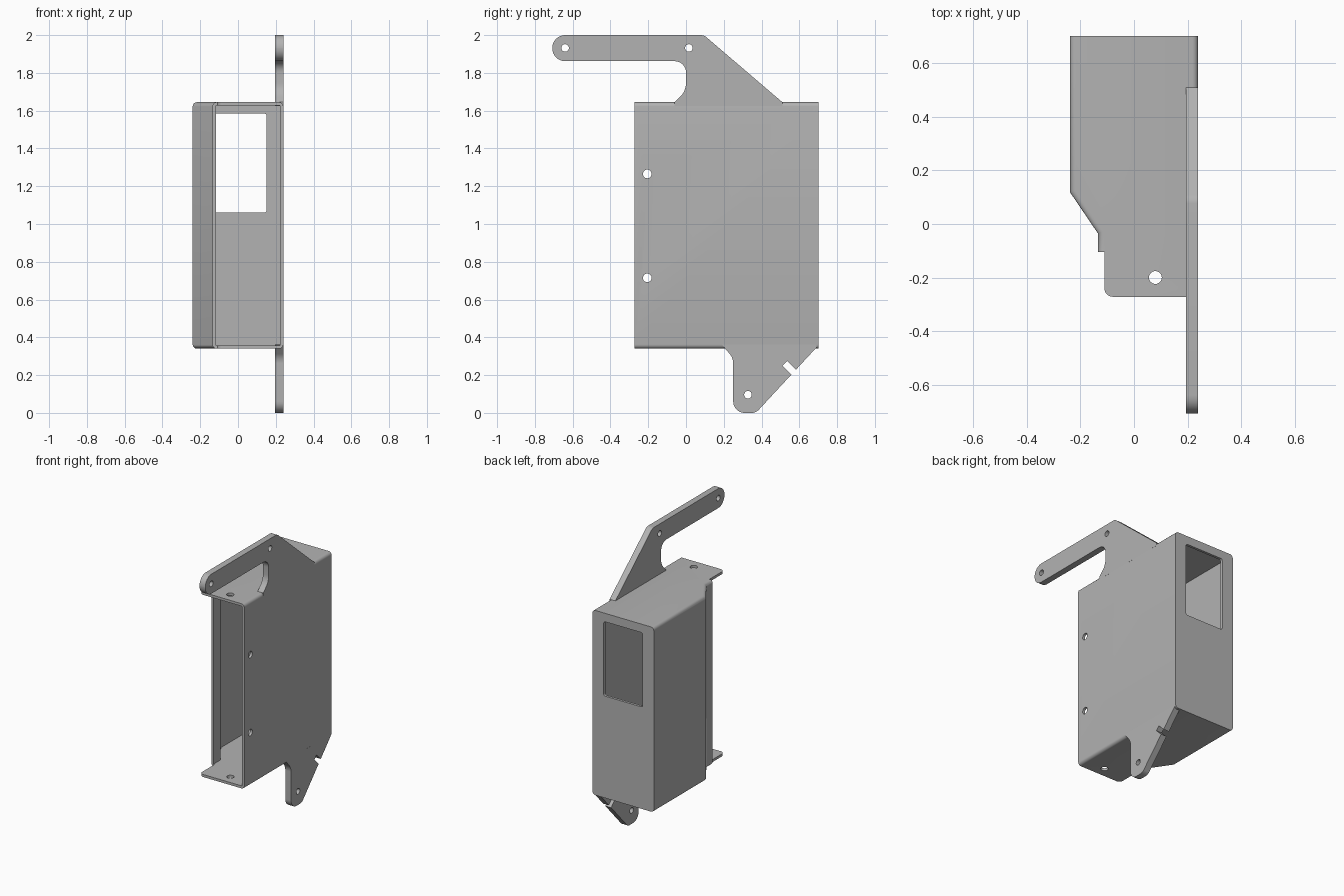
import bpy, bmesh, math
from mathutils import Vector

cube = bpy.data.objects.get("Cube")
if cube:
    bpy.data.objects.remove(cube, do_unlink=True)

steel = bpy.data.materials.new("plain grey metal")
steel.use_nodes = True
grey = (0.45, 0.45, 0.45, 1)
steel.diffuse_color = grey
steel.node_tree.nodes["Principled BSDF"].inputs["Base Color"].default_value = grey


def rounded(corners, steps=8):
    """Turn (a, b, radius) corners into an outline with arc fillets."""
    out = []
    for i, (a, b, r) in enumerate(corners):
        p = Vector((a, b))
        if r == 0:
            out.append(p)
            continue
        u = (Vector(corners[i - 1][:2]) - p).normalized()
        v = (Vector(corners[(i + 1) % len(corners)][:2]) - p).normalized()
        half = u.angle(v) / 2
        centre = p + (u + v).normalized() * r / math.sin(half)
        start = p + u * r / math.tan(half) - centre
        end = p + v * r / math.tan(half) - centre
        a0 = math.atan2(start.y, start.x)
        sweep = math.atan2(start.x * end.y - start.y * end.x, start.dot(end))
        for k in range(steps + 1):
            t = a0 + sweep * k / steps
            out.append(centre + Vector((math.cos(t), math.sin(t))) * r)
    return out


def circle(a, b, r, n=24):
    return [Vector((a + r * math.cos(2 * math.pi * k / n),
                    b + r * math.sin(2 * math.pi * k / n))) for k in range(n)]


def prism(name, outline, axis, lo, hi, bevel_rule=None, radius=0.022):
    """Extrude a flat outline along one axis."""
    place = {"x": lambda p, d: (d, p.x, p.y),
             "y": lambda p, d: (p.x, d, p.y),
             "z": lambda p, d: (p.x, p.y, d)}[axis]
    bm = bmesh.new()
    low = [bm.verts.new(place(p, lo)) for p in outline]
    high = [bm.verts.new(place(p, hi)) for p in outline]
    bm.faces.new(low)
    bm.faces.new(high)
    for i in range(len(low)):
        bm.faces.new((low[i - 1], low[i], high[i], high[i - 1]))
    bmesh.ops.recalc_face_normals(bm, faces=bm.faces)
    if bevel_rule:
        edges = [e for e in bm.edges if bevel_rule(*[v.co for v in e.verts])]
        bmesh.ops.bevel(bm, geom=edges, offset=radius, segments=5,
                        profile=0.5, affect="EDGES", clamp_overlap=False)
    mesh = bpy.data.meshes.new(name)
    bm.to_mesh(mesh)
    bm.free()
    mesh.materials.append(steel)
    obj = bpy.data.objects.new(name, mesh)
    bpy.context.collection.objects.link(obj)
    return obj


def activate(obj):
    bpy.ops.object.select_all(action="DESELECT")
    obj.select_set(True)
    bpy.context.view_layer.objects.active = obj


def finish(obj, cutters):
    """Cut the openings, drop the cutters and smooth the arcs."""
    activate(obj)
    for cutter in cutters:
        cutter.hide_render = True
        mod = obj.modifiers.new("cut", "BOOLEAN")
        mod.operation = "DIFFERENCE"
        mod.solver = "EXACT"
        mod.object = cutter
        bpy.ops.object.modifier_apply(modifier=mod.name)
        bpy.data.objects.remove(cutter, do_unlink=True)
    activate(obj)
    bpy.ops.object.shade_smooth_by_angle(angle=math.radians(30))


def hole(a, b, r, axis, lo, hi):
    return prism("hole_cutter", circle(a, b, r), axis, lo, hi)


BOTTOM, TOP, SIDE = 0.34, 1.645, 0.24


# Folded sheet housing: long side bends are rounded, the back bend is crisp
def long_bend(p, q):
    middle = (p + q) / 2
    return abs(p.z - q.z) < 0.001 and -0.1 < middle.y < 0.69


housing = prism("housing", rounded([
    (SIDE, 0.702, 0), (-SIDE, 0.702, 0), (-SIDE, 0.12, 0), (-0.135, -0.035, 0),
    (-0.135, -0.105, 0), (-0.11, -0.105, 0), (-0.11, -0.272, 0.03),
    (SIDE, -0.272, 0)]), "z", BOTTOM, TOP, long_bend)

# Hollow interior, open at the front
hollow = prism("hollow_cutter", rounded([
    (0.222, 0.684, 0), (-0.222, 0.684, 0), (-0.222, 0.125, 0),
    (-0.117, -0.03, 0), (-0.117, -0.4, 0), (0.222, -0.4, 0)]),
    "z", BOTTOM + 0.018, TOP - 0.018)

# Window in the back wall
window = prism("window_cutter", rounded([
    (-0.152, 1.06, 0.014), (0.152, 1.06, 0.014),
    (0.152, 1.585, 0.014), (-0.152, 1.585, 0.014)]), "y", 0.6, 0.8)

finish(housing, [hollow, window,
                 hole(0.08, -0.2, 0.024, "z", 0.2, 1.8),
                 hole(-0.205, 1.265, 0.023, "x", 0.15, 0.3),
                 hole(-0.205, 0.715, 0.023, "x", 0.15, 0.3)])

# Upper arm reaching forward
upper_arm = prism("upper_arm", rounded([
    (-0.708, 2.0, 0.068), (0.095, 2.0, 0.05), (0.51, 1.645, 0),
    (0.51, 1.624, 0), (-0.06, 1.624, 0), (-0.06, 1.645, 0), (0, 1.705, 0.1),
    (0, 1.862, 0.06), (-0.708, 1.862, 0.068)]), "x", 0.195, SIDE)
finish(upper_arm, [hole(y, 1.932, 0.02, "x", 0.1, 0.3) for y in (-0.64, 0.015)])

# Lower mounting tab with a slot in its sloping edge
lower_tab = prism("lower_tab", rounded([
    (0.19, 0.361, 0), (0.25, 0.29, 0.08), (0.25, 0, 0.06), (0.37, 0, 0.05),
    (0.69, 0.345, 0), (0.69, 0.361, 0)]), "x", 0.195, SIDE)
slot = prism("slot_cutter", rounded([
    (0.51, 0.25, 0), (0.535, 0.275, 0), (0.615, 0.195, 0), (0.59, 0.17, 0)]),
    "x", 0.1, 0.3)
finish(lower_tab, [hole(0.328, 0.096, 0.02, "x", 0.1, 0.3), slot])
